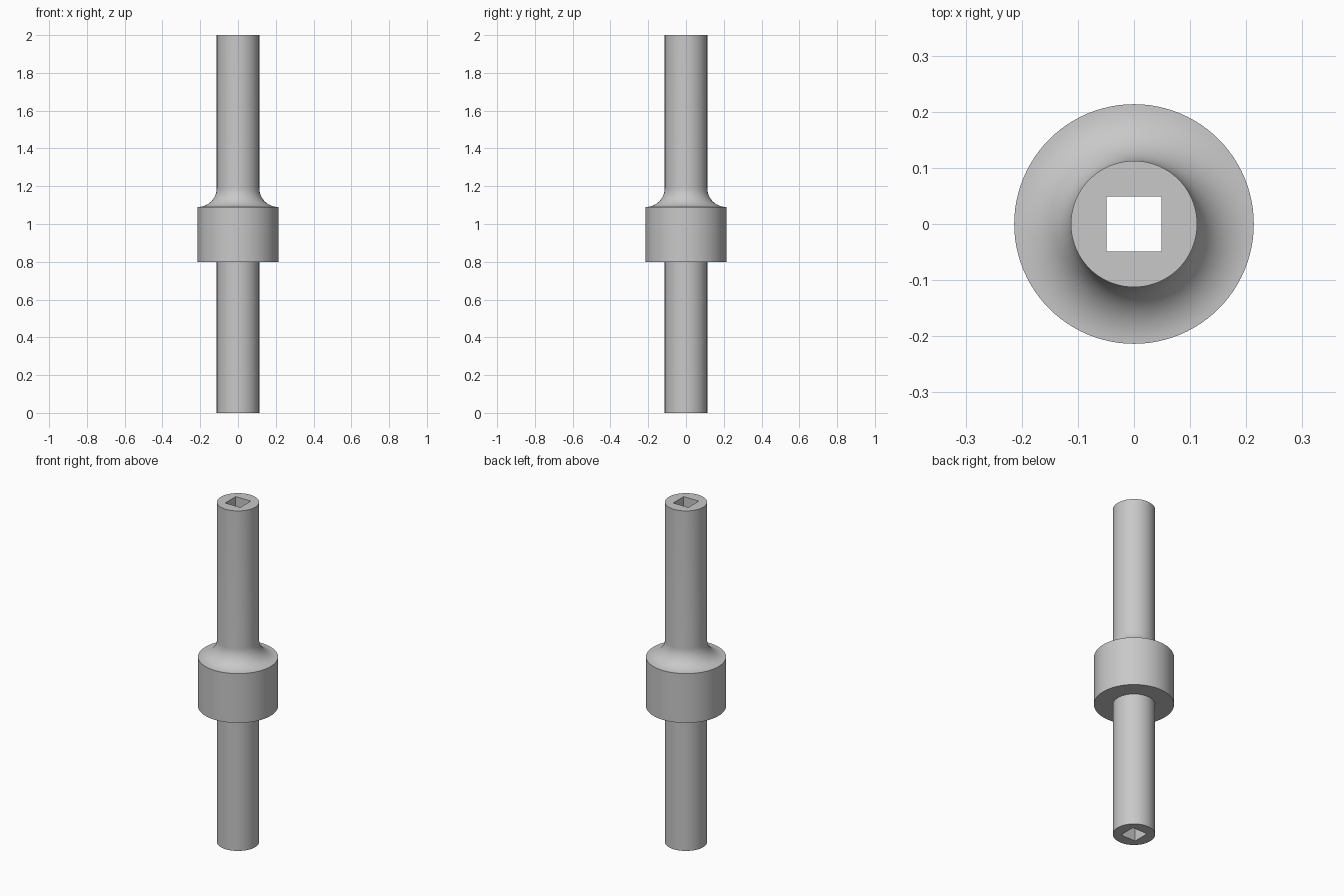
import bpy, bmesh
from math import sin, cos, pi, radians
from mathutils import Matrix

default = bpy.data.objects.get("Cube")
if default:
    bpy.data.objects.remove(default, do_unlink=True)

ROD, COLLAR = 0.1125, 0.2135
BOTTOM, TOP = 0.80, 1.09
BORE = 0.098
FILLET = COLLAR - ROD

steel = bpy.data.materials.new("grey_steel")
steel.use_nodes = True
colour = (0.58, 0.58, 0.58, 1)
steel.diffuse_color = colour
steel.node_tree.nodes["Principled BSDF"].inputs["Base Color"].default_value = colour


def make_object(name, bm):
    mesh = bpy.data.meshes.new(name)
    bmesh.ops.recalc_face_normals(bm, faces=bm.faces)
    bm.to_mesh(mesh)
    bm.free()
    mesh.materials.append(steel)
    obj = bpy.data.objects.new(name, mesh)
    bpy.context.collection.objects.link(obj)
    return obj


# Shaft profile: lower rod, collar, concave fillet, upper rod
STEPS = 16
profile = [(0, 0), (ROD, 0), (ROD, BOTTOM), (COLLAR, BOTTOM)]
for i in range(STEPS + 1):
    a = pi / 2 * i / STEPS
    profile.append((COLLAR - FILLET * sin(a), TOP + FILLET * (1 - cos(a))))
profile += [(ROD, 2), (0, 2)]

bm = bmesh.new()
verts = [bm.verts.new((r, 0, z)) for r, z in profile]
edges = [bm.edges.new(pair) for pair in zip(verts, verts[1:])]
bmesh.ops.spin(bm, geom=verts + edges, cent=(0, 0, 0), axis=(0, 0, 1),
               angle=2 * pi, steps=96, use_duplicate=False)
bmesh.ops.remove_doubles(bm, verts=bm.verts, dist=1e-5)
# Merge each end into a single flat cap
bmesh.ops.dissolve_verts(bm, verts=[v for v in bm.verts if v.co.xy.length < 1e-4])
shaft = make_object("collared_shaft", bm)

# Square bore running the full length
bm = bmesh.new()
bmesh.ops.create_cube(bm, size=1, matrix=Matrix.Translation((0, 0, 1))
                      @ Matrix.Diagonal((BORE, BORE, 2.4, 1)))
cutter = make_object("bore_cutter", bm)
cutter.hide_render = True

cut = shaft.modifiers.new("square_bore", 'BOOLEAN')
cut.operation = 'DIFFERENCE'
cut.solver = 'EXACT'
cut.object = cutter
bpy.ops.object.select_all(action='DESELECT')
shaft.select_set(True)
bpy.context.view_layer.objects.active = shaft
bpy.ops.object.modifier_apply(modifier=cut.name)
bpy.data.objects.remove(cutter, do_unlink=True)

bpy.ops.object.shade_smooth_by_angle(angle=radians(30))
